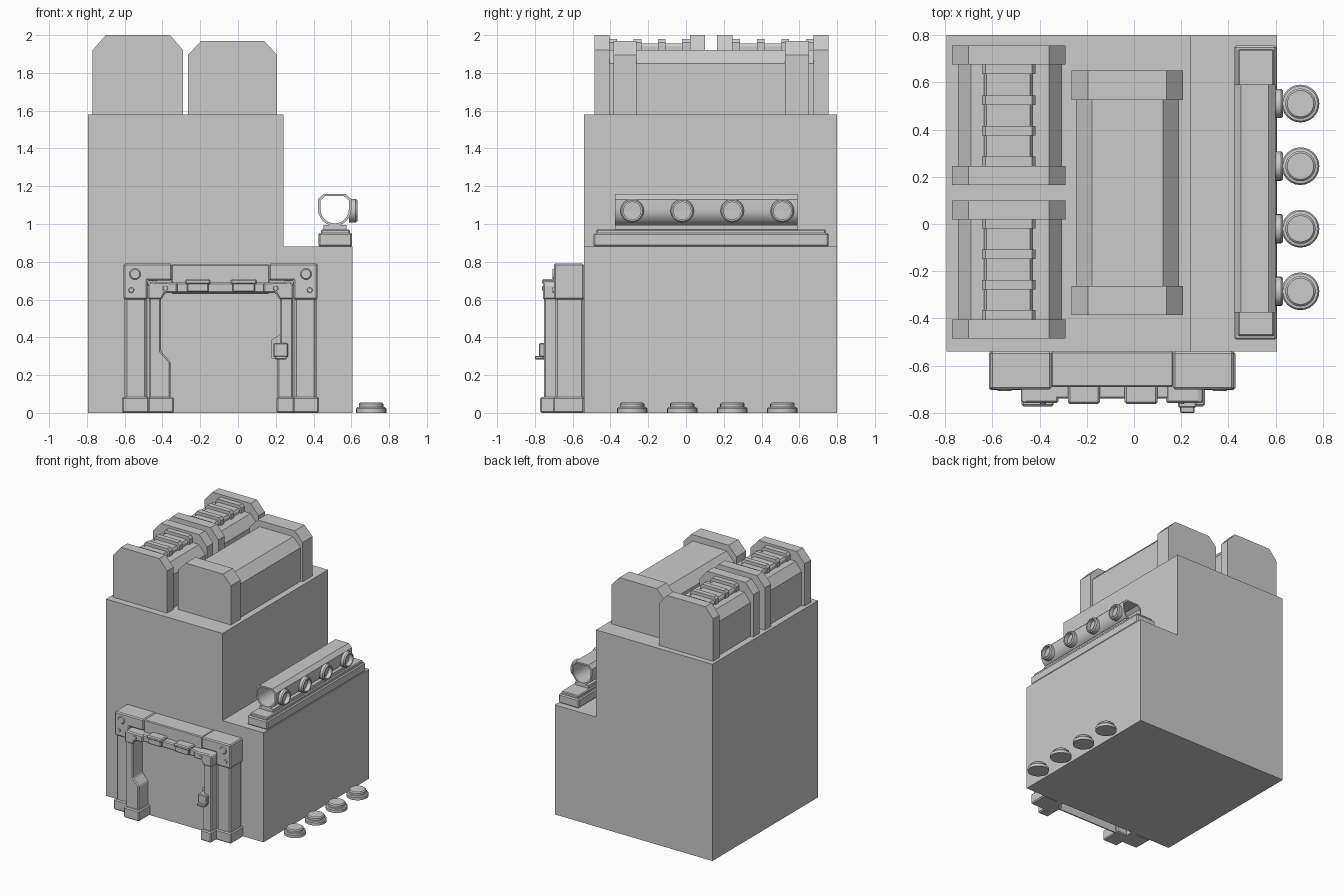
import bpy, bmesh, math
from mathutils import Matrix, Vector

if "Cube" in bpy.data.objects:
    bpy.data.objects.remove(bpy.data.objects["Cube"])


def finish(name, bm, bevel=0.0, smooth=False):
    bmesh.ops.recalc_face_normals(bm, faces=bm.faces)
    me = bpy.data.meshes.new(name)
    bm.to_mesh(me)
    bm.free()
    ob = bpy.data.objects.new(name, me)
    bpy.context.collection.objects.link(ob)
    if bevel:
        m = ob.modifiers.new("bevel", 'BEVEL')
        m.width, m.segments, m.limit_method = bevel, 1, 'ANGLE'
    if smooth:
        bpy.ops.object.select_all(action='DESELECT')
        ob.select_set(True)
        bpy.context.view_layer.objects.active = ob
        bpy.ops.object.shade_smooth_by_angle(angle=math.radians(35))
    return ob


def prism(name, pts, y0, y1, bevel=0.0):
    """Extrude an x/z outline along y."""
    bm = bmesh.new()
    f = bm.faces.new([bm.verts.new((x, y0, z)) for x, z in pts])
    r = bmesh.ops.extrude_face_region(bm, geom=[f])
    bmesh.ops.translate(bm, vec=(0, y1 - y0, 0),
                        verts=[v for v in r['geom'] if isinstance(v, bmesh.types.BMVert)])
    return finish(name, bm, bevel)


def box(name, x0, x1, y0, y1, z0, z1, bevel=0.0):
    return prism(name, [(x0, z0), (x1, z0), (x1, z1), (x0, z1)], y0, y1, bevel)


def lathe(name, prof, loc, axis='Z', n=24):
    """Spin (radius, height) points around an axis."""
    bm = bmesh.new()
    vs = [bm.verts.new((r, 0, h)) for r, h in prof]
    es = [bm.edges.new(p) for p in zip(vs, vs[1:])]
    bmesh.ops.spin(bm, geom=vs + es, axis=(0, 0, 1), cent=(0, 0, 0),
                   angle=2 * math.pi, steps=n, use_duplicate=False)
    bmesh.ops.remove_doubles(bm, verts=bm.verts, dist=1e-5)
    rot = {'Z': Matrix(), 'X': Matrix.Rotation(math.pi / 2, 4, 'Y'),
           '-Y': Matrix.Rotation(math.pi / 2, 4, 'X')}[axis]
    bmesh.ops.transform(bm, matrix=Matrix.Translation(Vector(loc)) @ rot, verts=bm.verts)
    return finish(name, bm, smooth=True)


def chamfered(x0, x1, z0, z1, cx, cz):
    return [(x0, z0), (x1, z0), (x1, z1 - cz), (x1 - cx, z1),
            (x0 + cx, z1), (x0, z1 - cz)]


# Stepped main body
prism("main_body", [(-.795, 0), (.605, 0), (.605, .88), (.24, .88), (.24, 1.58), (-.795, 1.58)],
      -.54, .8)

# Two ribbed roof units
for i, (a, b) in enumerate([(-.485, .10), (.165, .755)]):
    for y in (a, b - .08):
        prism("ribbed_unit_cap", chamfered(-.77, -.29, 1.58, 2.0, .07, .08), y, y + .08)
    prism("ribbed_unit_core", chamfered(-.745, -.305, 1.58, 1.92, .055, .07), a + .08, b - .08)
    prism("ribbed_unit_panel", chamfered(-.635, -.43, 1.90, 1.955, .01, .015), a + .08, b - .08)
    for k in range(4):
        y = a + .08 + k * (b - a - .20) / 3
        prism("vent_rib", chamfered(-.643, -.417, 1.90, 1.98, .015, .02), y, y + .04)

# Long roof unit
for y0, y1 in [(-.385, -.262), (.525, .65)]:
    prism("long_unit_cap", chamfered(-.265, .207, 1.58, 1.97, .07, .075), y0, y1)
prism("long_unit_core", chamfered(-.245, .19, 1.58, 1.92, .068, .07), -.262, .525)

# Rail under the pipe
box("rail_base", .425, .604, -.49, .755, .88, .952, .008)
box("rail_plate", .44, .592, -.475, .74, .945, .972, .006)
box("rail_saddle", .453, .575, -.375, .59, .968, .995)

# Open pipe: flat chamfered top, round bottom
def ring(r):
    arc = [(.512 + r * math.cos(t * math.pi / 12), 1.078 + r * math.sin(t * math.pi / 12))
           for t in range(-12, 1)]
    return arc + [(.512 + r, 1.078 + .6 * r), (.512 + .66 * r, 1.078 + .93 * r),
                  (.512 - .66 * r, 1.078 + .93 * r), (.512 - r, 1.078 + .6 * r)]

bm = bmesh.new()
loops = [[bm.verts.new((x, y, z)) for x, z in ring(r)]
         for r, y in [(.088, -.375), (.088, .59), (.075, .59), (.075, -.375)]]
for j in range(4):
    p, q = loops[j], loops[(j + 1) % 4]
    for k in range(len(p)):
        m = (k + 1) % len(p)
        bm.faces.new((p[k], p[m], q[m], q[k]))
finish("pipe", bm, smooth=True)

# Nozzles on the pipe and matching floor discs
for k in range(4):
    y = -.285 + k * .265
    lathe("nozzle", [(0, .012), (.046, .012), (.046, .045), (.055, .045), (.062, .036),
                     (.062, 0), (0, 0)], (.587, y, 1.07), 'X')
    lathe("floor_disc", [(0, 0), (.08, 0), (.08, .022), (.074, .03), (.064, .032), (.064, .048),
                         (.056, .056), (0, .056)], (.705, y, 0))

# Door frame, mirrored about its centre line
def mx(pts, s):
    return pts if s > 0 else [(-.185 - x, z) for x, z in pts]

def rect(x0, x1, z0, z1):
    return [(x0, z0), (x1, z0), (x1, z1), (x0, z1)]

for s in (1, -1):
    prism("frame_corner", mx([(-.607, .60), (-.48, .60), (-.48, .70), (-.35, .70),
                              (-.35, .79), (-.607, .79)], s), -.70, -.54, .008)
    prism("frame_column", mx(rect(-.60, -.482, .06, .62), s), -.692, -.54, .012)
    prism("column_foot", mx(rect(-.614, -.47, 0, .085), s), -.703, -.54, .008)
    prism("leg_backing", mx(rect(-.485, -.43, 0, .71), s), -.68, -.54)
    prism("leg_knuckle", mx([(-.478, .60), (-.405, .60), (-.385, .635), (-.32, .635),
                             (-.32, .69), (-.465, .695), (-.478, .68)], s), -.758, -.6, .008)
    for x, z, r in [(-.545, .735, .031), (-.565, .65, .015)]:
        xx = x if s > 0 else -.185 - x
        lathe("frame_bolt", [(0, .008), (r * .8, .008), (r, 0), (0, 0)], (xx, -.699, z), '-Y', 12)
    xx = -.385 if s > 0 else .2
    lathe("knuckle_bolt", [(0, .006), (.012, .006), (.014, 0), (0, 0)], (xx, -.757, .66), '-Y', 10)

box("frame_beam", -.352, .167, -.69, -.54, .63, .786, .006)
box("inner_beam", -.34, .155, -.74, -.60, .635, .69, .008)
for x0, x1 in [(-.28, -.145), (-.04, .10)]:
    box("hinge", x0, x1, -.762, -.68, .68, .708, .008)
    box("hinge_flap", x0 + .01, x1 - .01, -.757, -.70, .64, .69, .006)

# Inner legs: the left widens near the floor, the right holds the latch
prism("left_leg", [(-.472, 0), (-.357, 0), (-.357, .27), (-.407, .325), (-.407, .61),
                   (-.472, .61)], -.752, -.60, .008)
prism("right_leg", [(.29, 0), (.208, 0), (.208, .30), (.222, .31), (.222, .61), (.29, .61)],
      -.752, -.60, .008)
box("left_foot", -.476, -.34, -.772, -.60, 0, .085, .008)
box("right_foot", .205, .30, -.772, -.60, 0, .085, .008)
prism("latch_plate", [(.222, .28), (.175, .29), (.175, .385), (.222, .415)], -.70, -.62)
box("latch", .187, .265, -.778, -.66, .295, .37, .006)
box("latch_lip", .195, .257, -.80, -.75, .283, .302, .004)

# Thin door sheet, open behind at the floor
box("door", -.43, .25, -.63, -.62, 0, .66)
